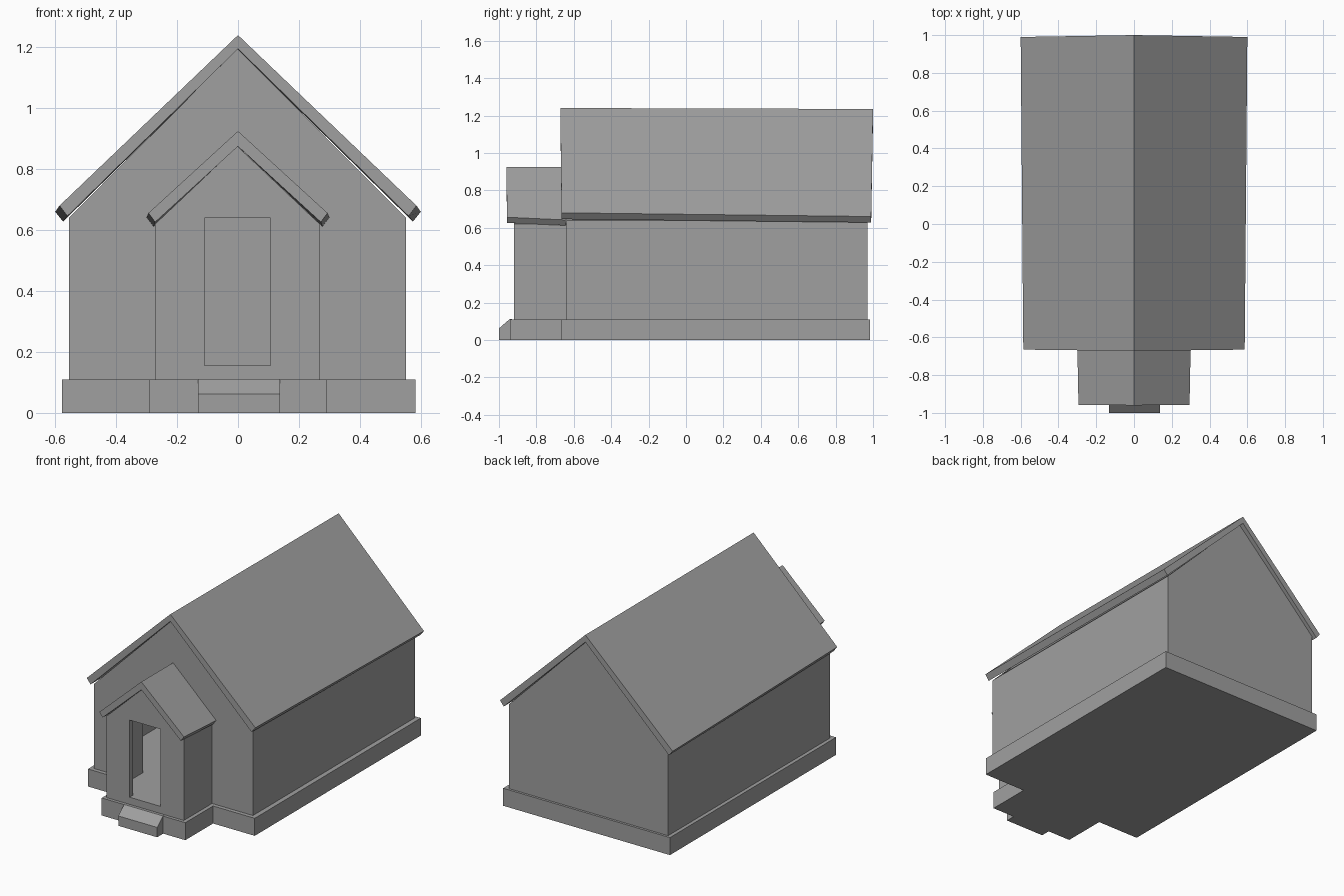
import bpy
import bmesh

if "Cube" in bpy.data.objects:
    bpy.data.objects.remove(bpy.data.objects["Cube"], do_unlink=True)

grey = bpy.data.materials.new("plain grey")
grey.use_nodes = True
colour = (0.35, 0.35, 0.35, 1)
grey.diffuse_color = colour
grey.node_tree.nodes["Principled BSDF"].inputs["Base Color"].default_value = colour


def finish(name, bm):
    bmesh.ops.recalc_face_normals(bm, faces=bm.faces)
    mesh = bpy.data.meshes.new(name)
    bm.to_mesh(mesh)
    bm.free()
    mesh.materials.append(grey)
    obj = bpy.data.objects.new(name, mesh)
    bpy.context.collection.objects.link(obj)
    return obj


def extrude(name, points, offset):
    """Solid made from a flat outline pushed along an offset."""
    bm = bmesh.new()
    face = bm.faces.new([bm.verts.new(p) for p in points])
    top = bmesh.ops.extrude_face_region(bm, geom=[face])
    moved = [v for v in top["geom"] if isinstance(v, bmesh.types.BMVert)]
    bmesh.ops.translate(bm, verts=moved, vec=offset)
    return finish(name, bm)


def house(name, x0, x1, y0, y1, base, eave, apex):
    """Gabled block whose ridge runs front to back."""
    mid = (x0 + x1) / 2
    outline = [(x0, base), (x1, base), (x1, eave), (mid, apex), (x0, eave)]
    return extrude(name, [(x, y0, z) for x, z in outline], (0, y1 - y0, 0))


def box(name, x0, x1, y0, y1, z0, z1):
    outline = [(x0, y0, z0), (x1, y0, z0), (x1, y1, z0), (x0, y1, z0)]
    return extrude(name, outline, (0, 0, z1 - z0))


def combine(target, tool, operation):
    mod = target.modifiers.new(operation, "BOOLEAN")
    mod.operation = operation
    mod.solver = "EXACT"
    mod.object = tool
    bpy.context.view_layer.objects.active = target
    bpy.ops.object.modifier_apply(modifier=mod.name)
    bpy.data.objects.remove(tool, do_unlink=True)


def roof(name, front, back):
    """Folded slab; each end gives eave y, ridge y, outer and inner eave, ridge heights."""
    bm = bmesh.new()
    loops = []
    for eave_y, ridge_y, outer, inner, top, under in (front, back):
        points = [(outer[0], eave_y, outer[1]), (0, ridge_y, top),
                  (-outer[0], eave_y, outer[1]), (-inner[0], eave_y, inner[1]),
                  (0, ridge_y, under), (inner[0], eave_y, inner[1])]
        loops.append([bm.verts.new(p) for p in points])
    a, b = loops
    for i in range(6):
        j = (i + 1) % 6
        bm.faces.new((a[i], a[j], b[j], b[i]))
    for loop in loops:
        bm.faces.new((loop[0], loop[1], loop[4], loop[5]))
        bm.faces.new((loop[1], loop[2], loop[3], loop[4]))
    return finish(name, bm)


# Stepped foundation
plinth = box("foundation", -0.578, 0.582, -0.665, 0.985, 0, 0.11)
combine(plinth, box("porch_base", -0.29, 0.292, -0.94, 0, 0, 0.11), "UNION")

# Hollow walls with the porch opening into the hall
walls = house("walls", -0.555, 0.552, -0.64, 0.97, 0.11, 0.64, 1.195)
combine(walls, house("porch_walls", -0.272, 0.268, -0.92, -0.6, 0.11, 0.62, 0.875), "UNION")
combine(walls, box("hall_space", -0.52, 0.517, -0.605, 0.935, 0.155, 1.4), "DIFFERENCE")
combine(walls, house("porch_space", -0.237, 0.233, -0.885, -0.55, 0.155, 0.66, 0.9), "DIFFERENCE")
combine(walls, box("doorway", -0.11, 0.106, -1, -0.8, 0.155, 0.64), "DIFFERENCE")

# Sloped entrance step
step = [(-1, 0), (-0.93, 0), (-0.93, 0.112), (-0.942, 0.112), (-1, 0.062)]
extrude("entrance_step", [(-0.132, y, z) for y, z in step], (0.27, 0, 0))

# Roofs, slightly wider at the back
roof("main_roof",
     (-0.665, -0.672, (0.586, 0.68), (0.56, 0.646), 1.24, 1.195),
     (0.99, 1.0, (0.6, 0.66), (0.574, 0.628), 1.235, 1.19))
roof("porch_roof",
     (-0.957, -0.96, (0.294, 0.656), (0.272, 0.626), 0.925, 0.875),
     (-0.645, -0.645, (0.3, 0.642), (0.277, 0.612), 0.925, 0.875))
